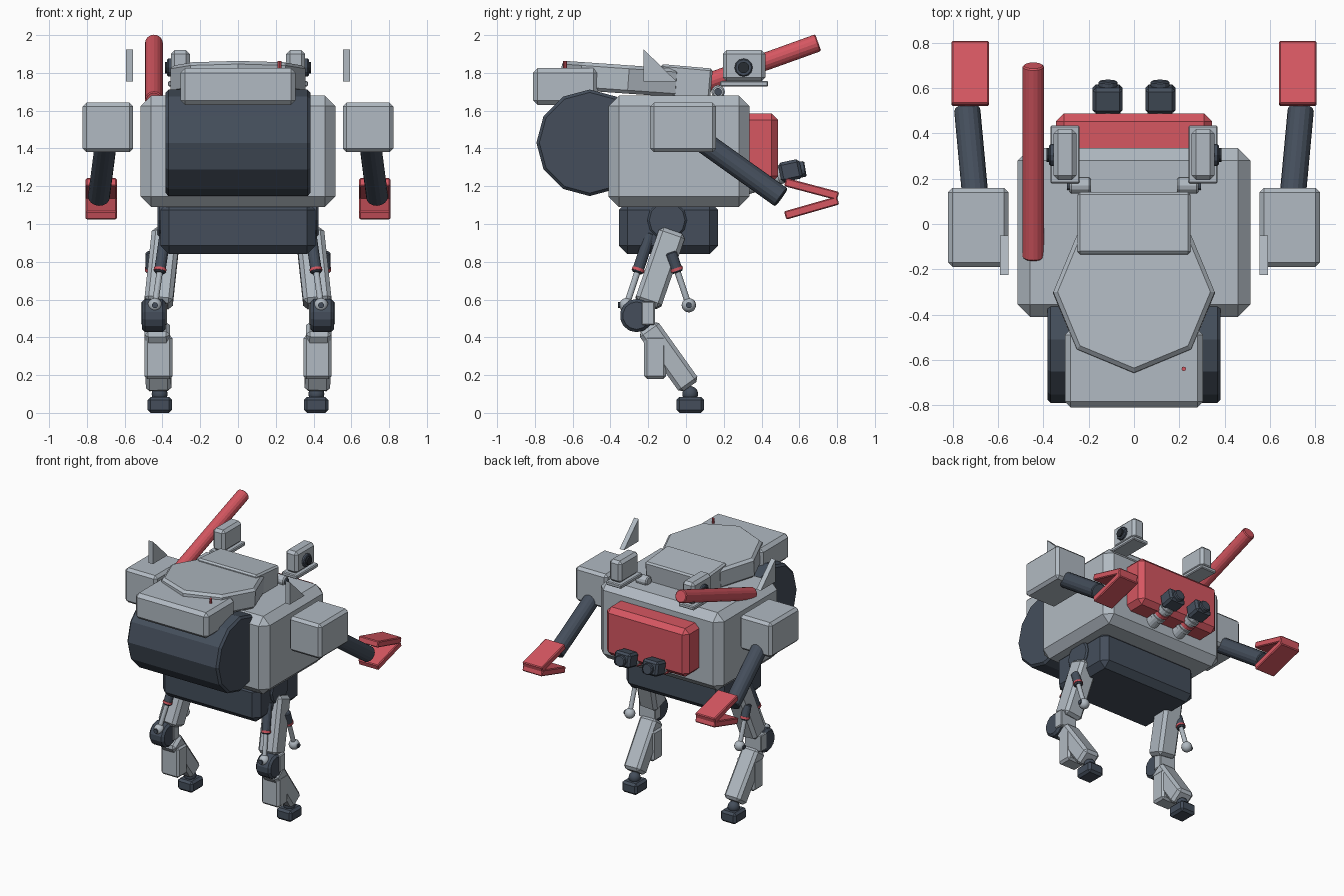
import bpy, bmesh, math
from mathutils import Matrix, Vector

if "Cube" in bpy.data.objects:
    bpy.data.objects.remove(bpy.data.objects["Cube"])


def material(name, rgb):
    m = bpy.data.materials.new(name)
    m.use_nodes = True
    m.diffuse_color = (*rgb, 1)
    m.node_tree.nodes["Principled BSDF"].inputs["Base Color"].default_value = (*rgb, 1)
    return m


GREY = material("light_grey", (0.44, 0.49, 0.54))
DARK = material("dark_slate", (0.058, 0.076, 0.105))
RED = material("coral_red", (0.67, 0.095, 0.12))
BLACK = material("lens_black", (0.02, 0.025, 0.032))


def finish(name, bm, mat, matrix, bevel=0.0):
    if bevel:
        sharp = [e for e in bm.edges if e.calc_face_angle(0) > 0.9]
        bmesh.ops.bevel(bm, geom=sharp, offset=bevel, segments=1, affect='EDGES')
    bm.transform(matrix)
    bmesh.ops.recalc_face_normals(bm, faces=bm.faces)
    me = bpy.data.meshes.new(name)
    bm.to_mesh(me)
    bm.free()
    me.materials.append(mat)
    ob = bpy.data.objects.new(name, me)
    bpy.context.collection.objects.link(ob)
    return ob


def box(name, x, y, z, mat, bevel=0.02, pitch=0):
    """Box given by its ranges, pitched about its own x axis."""
    bm = bmesh.new()
    bmesh.ops.create_cube(bm, size=1)
    bm.transform(Matrix.Diagonal((abs(x[1] - x[0]), y[1] - y[0], z[1] - z[0], 1)))
    mid = Vector((sum(x) / 2, sum(y) / 2, sum(z) / 2))
    turn = Matrix.Rotation(math.radians(pitch), 4, 'X')
    return finish(name, bm, mat, Matrix.Translation(mid) @ turn, bevel)


def frame(a, b):
    """Matrix at the middle of a-b with its z axis along a-b."""
    a, b = Vector(a), Vector(b)
    w = (b - a).normalized()
    ref = Vector((0, 1, 0)) if abs(w.x) > 0.9 else Vector((1, 0, 0))
    u = (ref - w * ref.dot(w)).normalized()
    rot = Matrix((u, w.cross(u), w)).transposed().to_4x4()
    return Matrix.Translation((a + b) / 2) @ rot, (b - a).length


def rod(name, a, b, r, mat, sides=16, bevel=0.0, r2=None):
    m, length = frame(a, b)
    bm = bmesh.new()
    bmesh.ops.create_cone(bm, cap_ends=True, segments=sides, radius1=r,
                          radius2=r if r2 is None else r2, depth=length)
    return finish(name, bm, mat, m, bevel)


def beam(name, a, b, wide, deep, mat, bevel=0.015):
    m, length = frame(a, b)
    bm = bmesh.new()
    bmesh.ops.create_cube(bm, size=1)
    bm.transform(Matrix.Diagonal((wide, deep, length, 1)))
    return finish(name, bm, mat, m, bevel)


def ball(name, at, r, mat):
    bm = bmesh.new()
    bmesh.ops.create_uvsphere(bm, u_segments=16, v_segments=10, radius=r)
    ob = finish(name, bm, mat, Matrix.Translation(at))
    for p in ob.data.polygons:
        p.use_smooth = True


def piston(name, top, end, split, r):
    """Dark sleeve, red collar, pale rod and ball end."""
    top, end = Vector(top), Vector(end)
    mid = top.lerp(end, split)
    step = (end - top).normalized() * 0.01
    rod(name + "_sleeve", top, mid, r, DARK, bevel=0.006)
    rod(name + "_collar", mid - step * 2.5, mid - step, r * 1.12, RED)
    rod(name + "_rod", mid, end, r * 0.55, GREY)
    ball(name + "_ball", end, 0.038, GREY)


# Torso
box("torso", (-0.515, 0.515), (-0.41, 0.335), (1.09, 1.68), GREY, 0.055)
box("pelvis", (-0.41, 0.41), (-0.355, 0.17), (0.84, 1.12), DARK, 0.045)
rod("front_drum", (-0.383, -0.51, 1.43), (0.383, -0.51, 1.43), 0.282, DARK, 12, 0.015)
box("brow_block", (-0.305, 0.305), (-0.81, -0.465), (1.63, 1.825), GREY, 0.025)
tilt = Vector((0, 0.07, 1)).normalized()
deck = Vector((0, -0.305, 1.765))
rod("top_disc", deck - tilt * 0.075, deck + tilt * 0.075, 0.357, GREY, 8, 0.018)
box("rear_deck", (-0.25, 0.25), (-0.14, 0.135), (1.665, 1.835), GREY, 0.012, -5)
rod("small_aerial", (0.22, -0.64, 1.8), (0.22, -0.64, 1.862), 0.01, RED, 8)
rod("long_barrel", (-0.445, -0.15, 1.655), (-0.445, 0.70, 1.96), 0.047, RED, 16, 0.006)

# Back pack
box("back_pack", (-0.345, 0.345), (0.29, 0.488), (1.22, 1.585), RED, 0.035)

for s, side in ((1, "left"), (-1, "right")):
    def P(x, y, z):
        return Vector((s * x, y, z))

    def N(part):
        return side + "_" + part

    def X(a, b):
        return (s * a, s * b)

    # Thrusters below the pack
    a, b = P(0.115, 0.27, 1.19), P(0.115, 0.51, 1.265)
    rod(N("thruster_pipe"), a, b, 0.05, GREY)
    for t, mat in ((0.45, GREY), (0.62, RED), (0.8, GREY)):
        c = a.lerp(b, t)
        rod(N("thruster_ring"), c, c + (b - a) * 0.1, 0.058, mat)
    box(N("thruster_block"), X(0.05, 0.183), (0.495, 0.61), (1.23, 1.335), DARK, 0.015, 12)
    rod(N("thruster_cap"), P(0.115, 0.59, 1.285), P(0.115, 0.632, 1.292), 0.042, DARK, 12, 0.006)

    # Sensor pods
    box(N("sensor_plate"), X(0.24, 0.37), (0.18, 0.435), (1.728, 1.757), GREY, 0.006)
    box(N("sensor_box"), X(0.255, 0.355), (0.195, 0.42), (1.755, 1.92), GREY, 0.02)
    rod(N("sensor_rim"), P(0.35, 0.305, 1.828), P(0.375, 0.305, 1.828), 0.048, DARK, 12, 0.006)
    rod(N("sensor_lens"), P(0.37, 0.305, 1.828), P(0.387, 0.305, 1.828), 0.03, BLACK, 12)
    rod(N("sensor_hinge"), P(0.19, 0.17, 1.7), P(0.285, 0.17, 1.7), 0.036, GREY, 12, 0.008)
    rod(N("hinge_pin"), P(0.28, 0.17, 1.7), P(0.295, 0.17, 1.7), 0.02, DARK, 12)

    # Shoulder with triangular fin
    box(N("shoulder"), X(0.555, 0.822), (-0.19, 0.16), (1.38, 1.642), GREY, 0.02)
    bm = bmesh.new()
    tri = [bm.verts.new((s * 0.555, y, z)) for y, z in ((-0.225, 1.925), (-0.225, 1.755), (-0.05, 1.755))]
    grown = bmesh.ops.extrude_face_region(bm, geom=[bm.faces.new(tri)])
    moved = [v for v in grown["geom"] if isinstance(v, bmesh.types.BMVert)]
    bmesh.ops.translate(bm, vec=(s * 0.037, 0, 0), verts=moved)
    finish(N("shoulder_fin"), bm, GREY, Matrix())

    # Forearm and claw
    rod(N("forearm"), P(0.69, 0.0, 1.5), P(0.737, 0.505, 1.14), 0.058, DARK, 16, 0.006)
    beam(N("claw_upper"), P(0.724, 0.525, 1.222), P(0.724, 0.805, 1.148), 0.165, 0.045, RED, 0.006)
    beam(N("claw_lower"), P(0.724, 0.525, 1.045), P(0.724, 0.805, 1.125), 0.165, 0.045, RED, 0.006)

    # Thigh, knee and pistons
    rod(N("hip_joint"), P(0.3, -0.1, 1.02), P(0.425, -0.1, 1.02), 0.105, DARK, 12, 0.01)
    beam(N("thigh"), P(0.38, -0.07, 0.96), P(0.422, -0.205, 0.57), 0.15, 0.145, GREY, 0.022)
    piston(N("front_piston"), P(0.385, -0.19, 0.95), P(0.44, -0.315, 0.57), 0.55, 0.03)
    rod(N("piston_pin"), P(0.44, -0.345, 0.57), P(0.44, -0.36, 0.57), 0.016, DARK, 10)
    piston(N("rear_piston"), P(0.46, -0.08, 0.85), P(0.46, 0.015, 0.57), 0.38, 0.03)
    rod(N("rear_pin"), P(0.49, 0.015, 0.57), P(0.502, 0.015, 0.57), 0.016, DARK, 10)
    rod(N("knee"), P(0.385, -0.262, 0.515), P(0.508, -0.262, 0.515), 0.088, DARK, 14, 0.015)
    box(N("knee_plate"), X(0.375, 0.513), (-0.235, -0.165), (0.465, 0.59), GREY, 0.006)

    # Shin, ankle and foot
    beam(N("shin"), P(0.428, -0.205, 0.455), P(0.42, 0.02, 0.14), 0.135, 0.125, GREY, 0.02)
    box(N("shin_guard"), X(0.347, 0.495), (-0.222, -0.105), (0.18, 0.41), GREY, 0.015)
    ball(N("ankle"), P(0.415, 0.022, 0.1), 0.042, DARK)
    box(N("foot"), X(0.35, 0.478), (-0.05, 0.095), (0, 0.085), DARK, 0.016)
